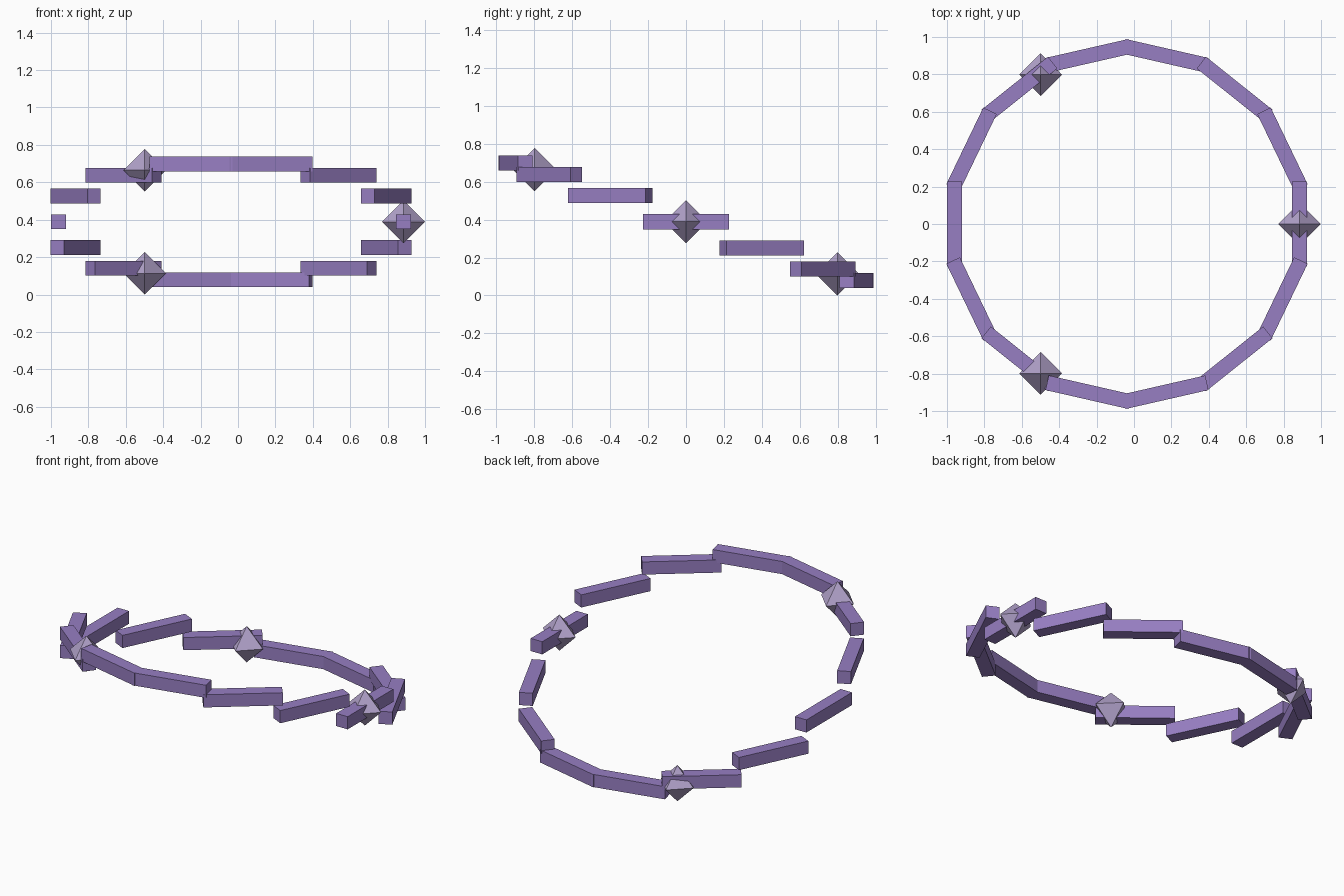
import bpy, bmesh
from math import cos, sin, pi
from mathutils import Matrix, Vector

cube = bpy.data.objects.get("Cube")
if cube:
    bpy.data.objects.remove(cube, do_unlink=True)

SEGMENTS, GEMS = 14, 3
RADIUS, CENTRE_X = 0.9225, -0.0375
MID_Z, TILT = 0.389, 0.318
BAR = (0.08, 0.455, 0.08)
GEM_R = 0.114


def material(name, rgb):
    mat = bpy.data.materials.new(name)
    mat.use_nodes = True
    mat.diffuse_color = (*rgb, 1)
    mat.node_tree.nodes["Principled BSDF"].inputs["Base Color"].default_value = (*rgb, 1)
    return mat


def ring_point(angle):
    """Point on the slanted ring, high at the front and low at the back."""
    return Vector((CENTRE_X + RADIUS * cos(angle),
                   RADIUS * sin(angle),
                   MID_Z - TILT * sin(angle)))


def add_object(name, bm, mat, location, turn=0):
    mesh = bpy.data.meshes.new(name)
    bmesh.ops.recalc_face_normals(bm, faces=bm.faces)
    bm.to_mesh(mesh)
    bm.free()
    mesh.materials.append(mat)
    obj = bpy.data.objects.new(name, mesh)
    obj.location = location
    obj.rotation_euler.z = turn
    bpy.context.collection.objects.link(obj)


purple = material("purple", (0.31, 0.21, 0.54))
lavender = material("pale lavender", (0.44, 0.36, 0.59))

# Level bars stepping around the slanted ring
for i in range(SEGMENTS):
    angle = 2 * pi * i / SEGMENTS
    bm = bmesh.new()
    bmesh.ops.create_cube(bm, size=1, matrix=Matrix.Diagonal((*BAR, 1)))
    add_object(f"ring_bar_{i + 1}", bm, purple, ring_point(angle), angle)

# Eight-sided gems threaded on the ring
for i in range(GEMS):
    bm = bmesh.new()
    tips = [bm.verts.new((0, 0, s * GEM_R)) for s in (1, -1)]
    belt = [bm.verts.new((GEM_R * cos(k * pi / 2), GEM_R * sin(k * pi / 2), 0))
            for k in range(4)]
    for tip in tips:
        for k in range(4):
            bm.faces.new((belt[k - 1], belt[k], tip))
    add_object(f"gem_{i + 1}", bm, lavender, ring_point(2 * pi * i / GEMS))
